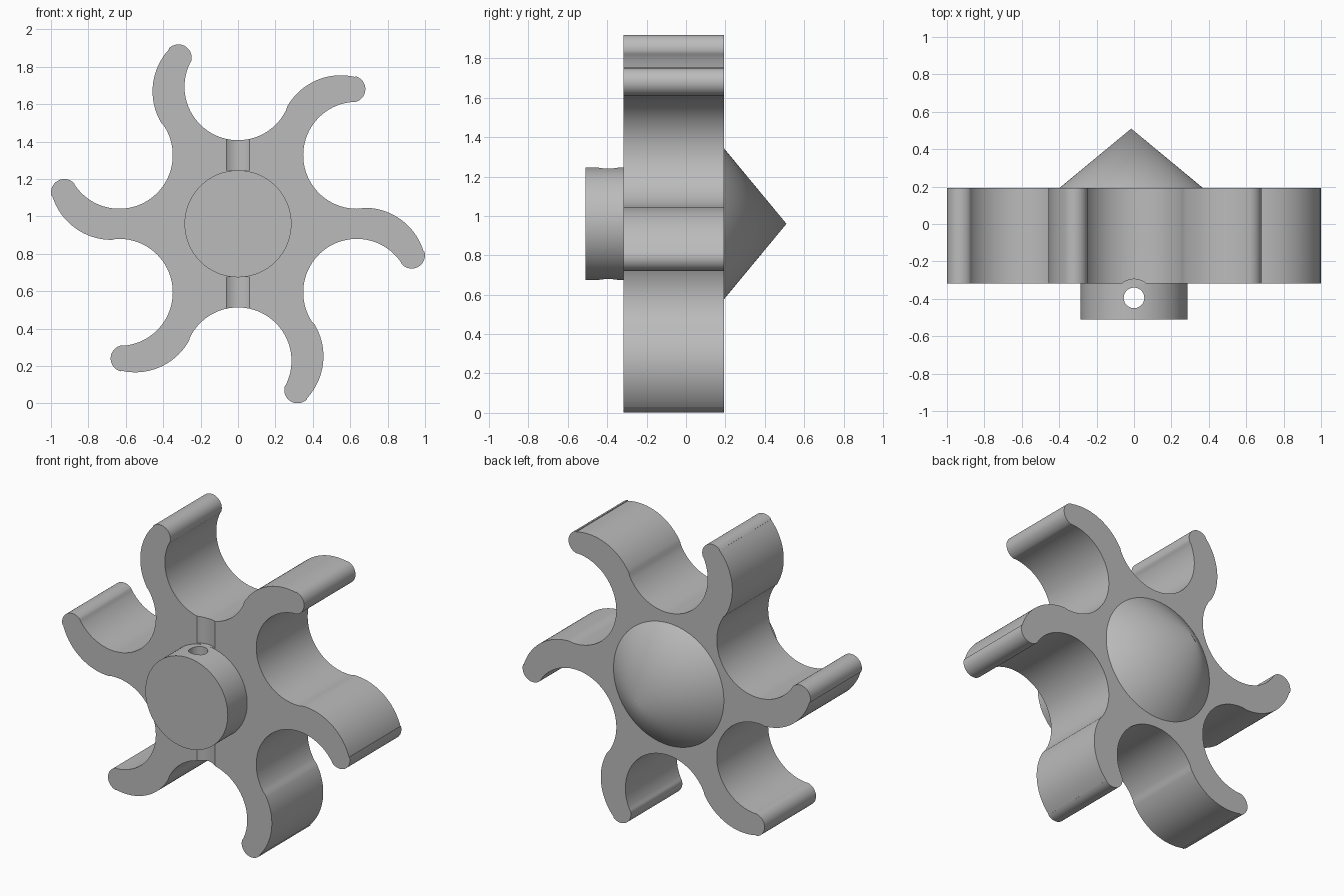
import bpy, bmesh
from math import sin, cos, radians, pi, atan2, hypot
from mathutils import Matrix, Vector

if "Cube" in bpy.data.objects:
    bpy.data.objects.remove(bpy.data.objects["Cube"], do_unlink=True)

CZ = 0.96                    # height of the rotor axis
FRONT, BACK = -0.317, 0.193  # rotor faces along y
HOLE_Y = -0.395

grey = bpy.data.materials.new("plain grey")
grey.use_nodes = True
grey.diffuse_color = (0.5, 0.5, 0.5, 1)
grey.node_tree.nodes["Principled BSDF"].inputs["Base Color"].default_value = (0.5, 0.5, 0.5, 1)


def make_object(name, bm):
    bmesh.ops.recalc_face_normals(bm, faces=bm.faces)
    mesh = bpy.data.meshes.new(name)
    bm.to_mesh(mesh)
    bm.free()
    mesh.materials.append(grey)
    obj = bpy.data.objects.new(name, mesh)
    bpy.context.collection.objects.link(obj)
    return obj


def cylinder(name, r1, r2, depth, centre, axis, segments=96):
    bm = bmesh.new()
    turn = Vector((0, 0, 1)).rotation_difference(Vector(axis)).to_matrix().to_4x4()
    bmesh.ops.create_cone(bm, cap_ends=True, segments=segments, radius1=r1, radius2=r2,
                          depth=depth, matrix=Matrix.Translation(centre) @ turn)
    return make_object(name, bm)


def cut(obj, cutter):
    mod = obj.modifiers.new("cut", 'BOOLEAN')
    mod.operation, mod.solver, mod.object = 'DIFFERENCE', 'EXACT', cutter
    bpy.context.view_layer.objects.active = obj
    bpy.ops.object.modifier_apply(modifier=mod.name)
    bpy.data.objects.remove(cutter, do_unlink=True)


def arc(centre, r, a0, a1, n):
    return [(centre[0] + r * cos(a0 + (a1 - a0) * i / n),
             centre[1] + r * sin(a0 + (a1 - a0) * i / n)) for i in range(n + 1)]


def heading(a, b):
    return atan2(b[1] - a[1], b[0] - a[0])


# One sixth of the rotor outline: hollow, outer bend of the arm, rounded tip
hollow, bend, tip = (0, 0.733), (0.55, 0.464), (0.61, 0.72)
next_hollow = (0.733 * cos(pi / 6), 0.733 * sin(pi / 6))
to_bend = heading(hollow, bend)
to_tip = heading(bend, tip)
to_next = heading(tip, next_hollow)
sixth = arc(hollow, 0.286, to_next + pi + pi / 3, to_bend + 2 * pi, 40)
sixth += arc(bend, 0.33, to_bend + pi, to_tip, 24)[1:]
sixth += arc(tip, 0.071, to_tip, to_next, 20)[:-1]

# Rotor
bm = bmesh.new()
outline = []
for k in range(6):
    a = -k * pi / 3
    outline += [bm.verts.new((x * cos(a) - z * sin(a), FRONT, CZ + x * sin(a) + z * cos(a)))
                for x, z in sixth]
face = bm.faces.new(outline)
extruded = bmesh.ops.extrude_face_region(bm, geom=[face], use_keep_orig=True)
bmesh.ops.translate(bm, vec=(0, BACK - FRONT, 0),
                    verts=[v for v in extruded["geom"] if isinstance(v, bmesh.types.BMVert)])
rotor = make_object("rotor", bm)

# Shallow grooves in the front face, above and below the hub
for side in (1, -1):
    cut(rotor, cylinder("groove_cutter", 0.1, 0.1, 0.4, (0, HOLE_Y, CZ + side * 0.485), (0, 0, 1)))

# Hub with a cross hole
hub = cylinder("hub", 0.286, 0.286, 0.51 + FRONT, (0, (FRONT - 0.51) / 2, CZ), (0, 1, 0))
cut(hub, cylinder("hole_cutter", 0.055, 0.055, 1, (0, HOLE_Y, CZ), (0, 0, 1), 48))

# Pointed nose on the back
nose = cylinder("nose_cone", 0.383, 0, 0.51 - BACK, (-0.015, (0.51 + BACK) / 2, CZ), (0, 1, 0))

for obj in (rotor, hub, nose):
    bpy.ops.object.select_all(action='DESELECT')
    obj.select_set(True)
    bpy.context.view_layer.objects.active = obj
    bpy.ops.object.shade_smooth_by_angle(angle=radians(30))
